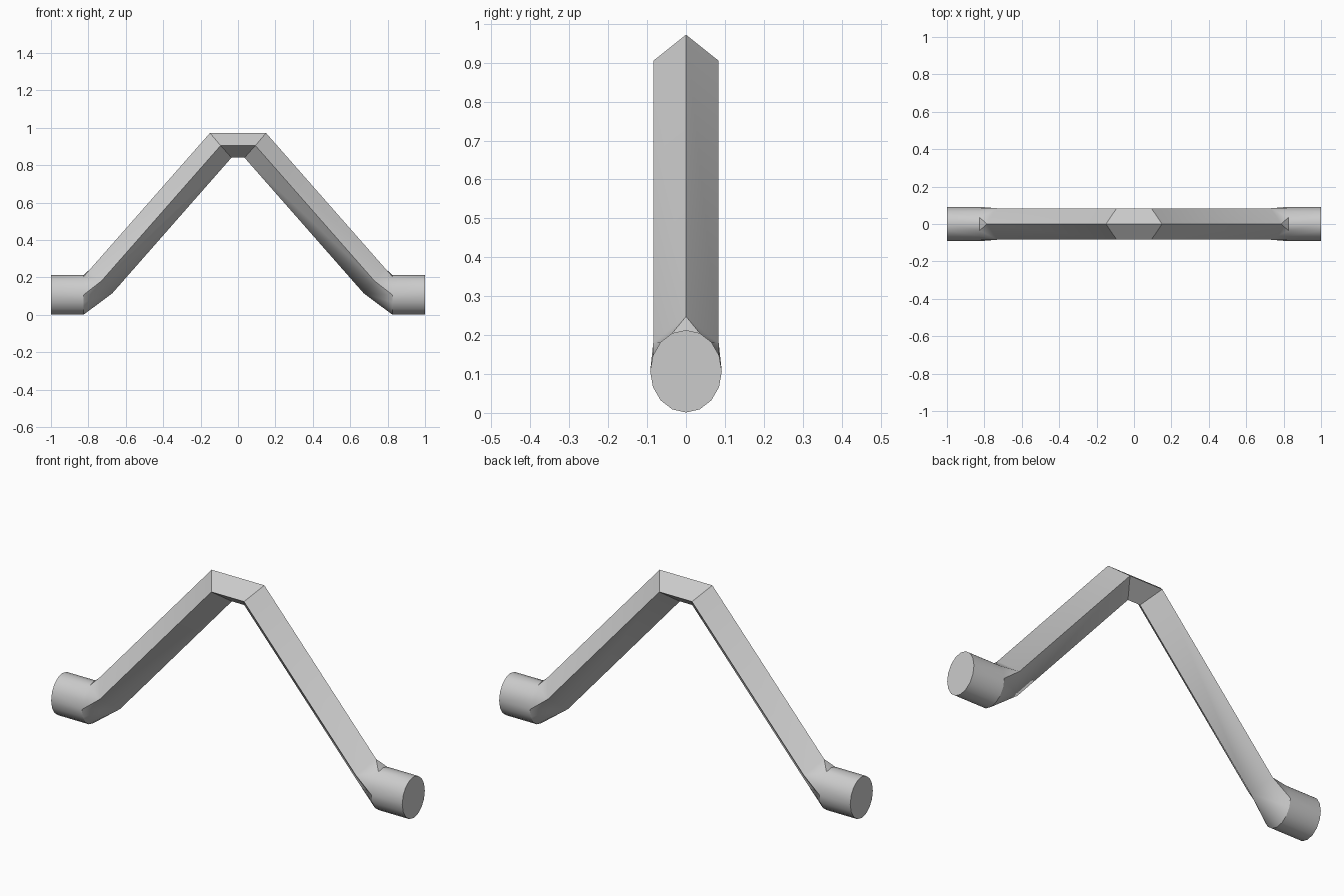
import bpy, bmesh, math

cube = bpy.data.objects.get("Cube")
if cube:
    bpy.data.objects.remove(cube)

# Plain grey metal
grey = bpy.data.materials.new("plain_grey")
grey.use_nodes = True
colour = (0.6, 0.6, 0.6, 1)
grey.diffuse_color = colour
grey.node_tree.nodes["Principled BSDF"].inputs["Base Color"].default_value = colour

SIDES = 16
HALF_WIDTH = 0.084
bm = bmesh.new()


def diamond(outer, middle, inner):
    """Ring of four corners: outer, back, inner, front, each given as (x, z)."""
    corners = [(outer, 0), (middle, HALF_WIDTH), (inner, 0), (middle, -HALF_WIDTH)]
    return [bm.verts.new((p[0], y, p[1])) for p, y in corners]


def circle(x):
    """Slightly oval ring, starting at its top and turning towards the back."""
    ring = []
    for i in range(SIDES):
        a = math.tau * i / SIDES
        ring.append(bm.verts.new((x, 0.092 * math.sin(a), 0.107 + 0.106 * math.cos(a))))
    return ring


def bridge(a, b):
    n = len(a)
    for i in range(n):
        j = (i + 1) % n
        bm.faces.new((a[i], a[j], b[j], b[i]))


# Half of the bar: flat crown and sloping arm
centre = diamond((0, 0.972), (0, 0.905), (0, 0.84))
crown = diamond((0.15, 0.972), (0.093, 0.905), (0.035, 0.84))
elbow = diamond((0.787, 0.248), (0.73, 0.181), (0.672, 0.115))
bridge(centre, crown)
bridge(crown, elbow)

# Round stub with a closed end
neck, end = circle(0.825), circle(1.0)
bridge(neck, end)
hub = bm.verts.new((1.0, 0, 0.107))
for i in range(SIDES):
    bm.faces.new((end[i], end[(i + 1) % SIDES], hub))

# Transition: each elbow corner fans out to its own stretch of the round neck
stretches = [(-1, 1), (1, 4), (4, 12), (12, 15)]
for k, (first, last) in enumerate(stretches):
    for i in range(first, last):
        bm.faces.new((elbow[k], neck[i % SIDES], neck[(i + 1) % SIDES]))
    bm.faces.new((elbow[k], elbow[(k + 1) % 4], neck[last % SIDES]))

bmesh.ops.recalc_face_normals(bm, faces=bm.faces[:])
if sum(f.normal.x for f in bm.faces if hub in f.verts) < 0:
    bmesh.ops.reverse_faces(bm, faces=bm.faces[:])

mesh = bpy.data.meshes.new("bent_handle")
bm.to_mesh(mesh)
bm.free()
mesh.materials.append(grey)
handle = bpy.data.objects.new("bent_handle", mesh)
bpy.context.collection.objects.link(handle)

# Mirror to the other half and smooth the round parts
mirror = handle.modifiers.new("other_half", "MIRROR")
mirror.use_axis[0] = True
mirror.use_clip = True
bpy.ops.object.select_all(action="DESELECT")
bpy.context.view_layer.objects.active = handle
handle.select_set(True)
bpy.ops.object.modifier_apply(modifier=mirror.name)
bpy.ops.object.shade_smooth_by_angle(angle=math.radians(30))
